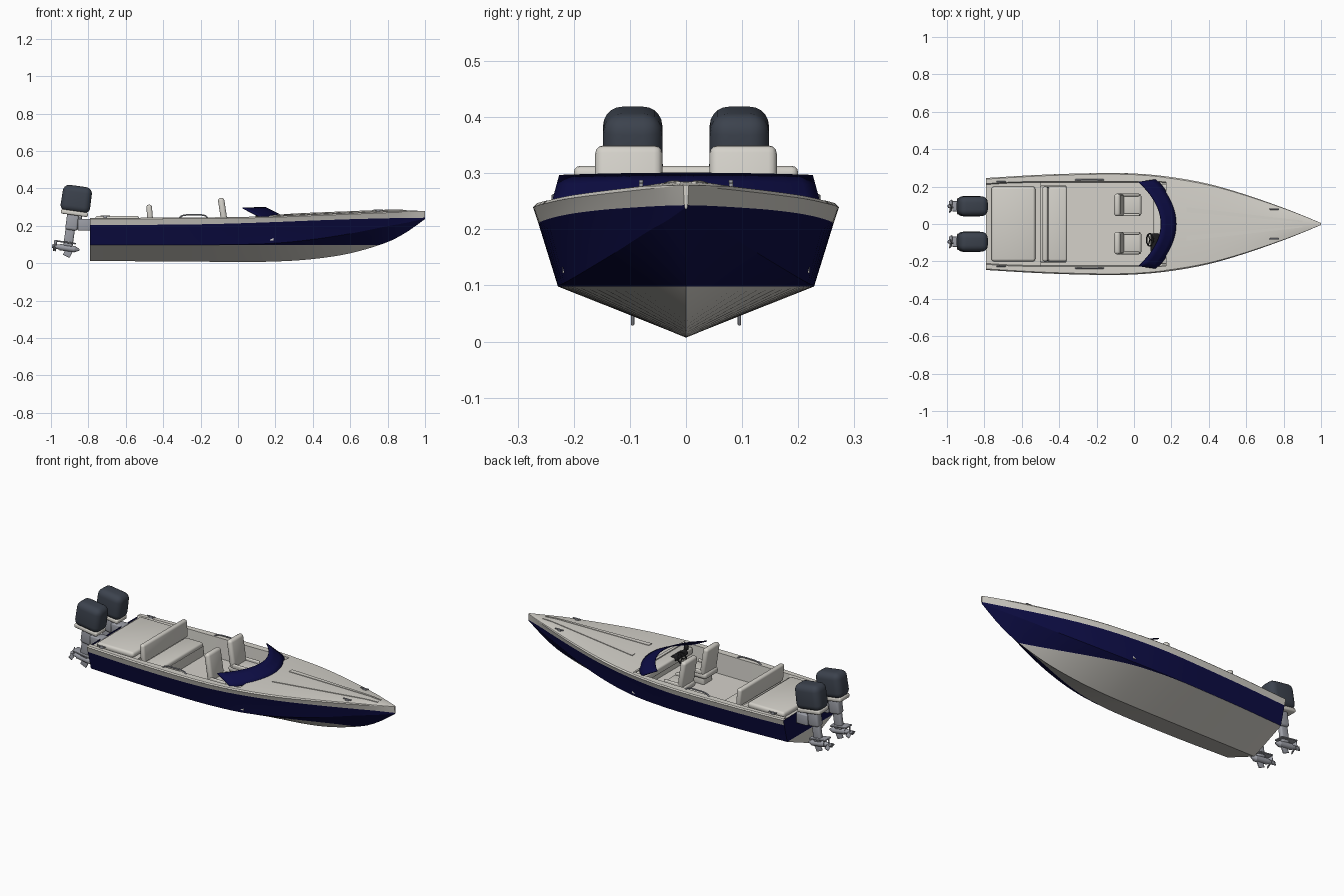
import bpy, bmesh, math
from mathutils import Matrix, Vector

if "Cube" in bpy.data.objects:
    bpy.data.objects.remove(bpy.data.objects["Cube"])


def material(name, r, g, b):
    m = bpy.data.materials.new(name)
    m.diffuse_color = (r, g, b, 1)
    m.use_nodes = True
    m.node_tree.nodes["Principled BSDF"].inputs["Base Color"].default_value = m.diffuse_color
    return m


WHITE = material("warm_white", 0.66, 0.64, 0.59)
NAVY = material("navy_blue", 0.004, 0.004, 0.06)
CHARCOAL = material("charcoal", 0.045, 0.055, 0.075)
STEEL = material("steel_grey", 0.33, 0.34, 0.38)
BLACK = material("black_trim", 0.015, 0.015, 0.017)

# Hull stations: x, keel z, chine y, chine z, belt y, belt z, sheer y, sheer z
STATIONS = [
    (-0.79, .012, .208, .098, .236, .204, .246, .236), (-0.5, .010, .222, .098, .253, .205, .263, .237),
    (-0.2, .008, .228, .098, .262, .208, .272, .239), (0.0, .007, .226, .100, .260, .213, .270, .241),
    (0.2, .009, .212, .107, .240, .220, .251, .246), (0.4, .022, .178, .127, .203, .228, .214, .254),
    (0.6, .053, .127, .158, .146, .235, .156, .262), (0.8, .113, .065, .198, .076, .240, .086, .270),
    (0.9, .165, .033, .216, .038, .242, .047, .274), (1.0, .236, .002, .238, .003, .243, .005, .279)]


def station(x):
    """Smoothly interpolated hull measurements at x."""
    n = len(STATIONS)
    i = max(k for k in range(n - 1) if STATIONS[k][0] <= x + 1e-6)
    a, b = STATIONS[i], STATIONS[i + 1]
    p, q = STATIONS[max(i - 1, 0)], STATIONS[min(i + 2, n - 1)]
    h = b[0] - a[0]
    t = (x - a[0]) / h
    out = []
    for k in range(1, 8):
        ma = (b[k] - p[k]) / (b[0] - p[0]) * h
        mb = (q[k] - a[k]) / (q[0] - a[0]) * h
        out.append((2*t**3 - 3*t*t + 1)*a[k] + (t**3 - 2*t*t + t)*ma + (3*t*t - 2*t**3)*b[k] + (t**3 - t*t)*mb)
    return out


def finish(name, bm, mats, angle=35):
    me = bpy.data.meshes.new(name)
    bm.to_mesh(me)
    bm.free()
    for m in mats:
        me.materials.append(m)
    ob = bpy.data.objects.new(name, me)
    bpy.context.collection.objects.link(ob)
    bpy.ops.object.select_all(action='DESELECT')
    ob.select_set(True)
    bpy.context.view_layer.objects.active = ob
    bpy.ops.object.shade_smooth_by_angle(angle=math.radians(angle))
    return ob


def loft(bm, rows):
    """Skin equal-length rows of points; returns vertex rows."""
    vs = [[bm.verts.new(p) for p in r] for r in rows]
    for a, b in zip(vs, vs[1:]):
        for i in range(len(a) - 1):
            bm.faces.new((a[i], b[i], b[i + 1], a[i + 1]))
    return vs


def box(name, loc, size, mat, bevel=0.0, tilt=0.0, base=Matrix(), taper=1.0, seg=3):
    bm = bmesh.new()
    bmesh.ops.create_cube(bm, size=1)
    for v in bm.verts:
        if v.co.z > 0:
            v.co.xy *= taper
        v.co = Vector([c * s for c, s in zip(v.co, size)])
    if bevel:
        bmesh.ops.bevel(bm, geom=bm.edges[:], offset=bevel, segments=seg, affect='EDGES', profile=0.5)
    bm.transform(base @ Matrix.Translation(loc) @ Matrix.Rotation(tilt, 4, 'Y'))
    return finish(name, bm, [mat])


def rod(name, loc, r1, r2, depth, mat, base=Matrix(), axis='X', sides=16):
    bm = bmesh.new()
    bmesh.ops.create_cone(bm, cap_ends=True, segments=sides, radius1=r1, radius2=r2, depth=depth)
    turn = Matrix.Rotation(math.pi / 2, 4, 'Y') if axis == 'X' else Matrix()
    bm.transform(base @ Matrix.Translation(loc) @ turn)
    return finish(name, bm, [mat])


def tube(name, pts, radius, mat, cyclic=False):
    cu = bpy.data.curves.new(name, 'CURVE')
    cu.dimensions = '3D'
    cu.bevel_depth, cu.bevel_resolution = radius, 2
    sp = cu.splines.new('POLY')
    sp.points.add(len(pts) - 1)
    for p, c in zip(sp.points, pts):
        p.co = (*c, 1)
    sp.use_cyclic_u = cyclic
    cu.materials.append(mat)
    bpy.context.collection.objects.link(bpy.data.objects.new(name, cu))


# Hull shell with transom, coloured by height and belt row
bm = bmesh.new()
xs = [-0.79 + 1.79 * i / 40 for i in range(41)]
for lo, hi, idx in ((0, 3, 0), (2, 4, 1)):
    rows = []
    for x in xs:
        kz, cy, cz, by, bz, sy, sz = station(x)
        half = [(0, kz), (cy, cz), (by, bz), (sy, sz)][lo:hi]
        rows.append([(x, -y, z) for y, z in half])
    for side in (1, -1):
        vs = loft(bm, [[(x, y * side, z) for x, y, z in r] for r in rows])
        for v in vs[0]:
            for f in v.link_faces:
                f.material_index = 0
for ends in (xs[0], xs[-1]):
    kz, cy, cz, by, bz, sy, sz = station(ends)
    ring = [(0, kz), (cy, cz), (by, bz), (sy, sz), (-sy, sz), (-by, bz), (-cy, cz)]
    bm.faces.new([bm.verts.new((ends, y, z)) for y, z in ring])
bmesh.ops.remove_doubles(bm, verts=bm.verts[:], dist=1e-5)
bmesh.ops.bisect_plane(bm, geom=bm.verts[:] + bm.edges[:] + bm.faces[:], plane_co=(0, 0, 0.098), plane_no=(0, 0, 1))
bmesh.ops.recalc_face_normals(bm, faces=bm.faces[:])
for f in bm.faces:
    c = f.calc_center_median()
    belt = station(min(max(c.x, -0.79), 1.0))[4]
    navy = 0.0975 < c.z < belt and max(v.co.z for v in f.verts) > 0.0985
    if f.normal.x < -0.95 and c.z > 0.0985:
        navy = True
    f.material_index = 1 if navy else 0
finish("hull", bm, [WHITE, NAVY], 20)

# Side decks, stern deck and cockpit liner
bm = bmesh.new()
rows = []
for x, floor in [(-0.79, .226), (-0.65, .226), (-0.5, .226), (-0.499, .13), (-0.35, .13), (-0.2, .13), (-0.1, .13),
                 (0.0, .13), (0.1, .13), (0.17, .13)]:
    s = station(x)
    yo, z = s[5], s[6]
    yi = min(yo - 0.03, 0.228)
    yf = min(yi - 0.005, 0.222)
    half = [(yo, z), (yo - .006, z + .006), (yi, z + .006), (yf, floor)]
    rows.append([(x, -y, h) for y, h in half] + [(x, y, h) for y, h in reversed(half)])
loft(bm, rows)
finish("cockpit_liner", bm, [WHITE])


# Crowned foredeck and its bulkhead
def deck_z(x, u):
    return station(x)[6] + (0.006 + 0.008 * (1 - u * u)) * min(1, (1 - x) * 6)


bm = bmesh.new()
rows = []
for i in range(25):
    x = 0.17 + 0.83 * i / 24
    yo, z = station(x)[5:7]
    row = [(x, 0.97 * yo * u, deck_z(x, u)) for u in [k / 5 - 1 for k in range(11)]]
    rows.append([(x, -yo, z)] + row + [(x, yo, z)])
loft(bm, rows)
finish("foredeck", bm, [WHITE])
box("bulkhead", (.18, 0, .185), (.02, .44, .125), WHITE)
box("dashboard", (.15, 0, .222), (.09, .43, .04), WHITE, .01)

# Long raised treads on the foredeck
for s in (-1, 1):
    bm = bmesh.new()
    rows = []
    for i in range(13):
        x = 0.28 + 0.62 * i / 12
        mid, w = 0.076 - 0.062 * i / 12, 0.014 - 0.010 * i / 12
        z = deck_z(x, mid / station(x)[5])
        rows.append([(x, s * (mid + a), z + h) for a, h in ((-w, -.003), (-w, .003), (w, .003), (w, -.003))])
    vs = loft(bm, rows)
    bm.faces.new(vs[0])
    bm.faces.new(vs[-1])
    finish("deck_tread", bm, [WHITE])

# Raked wraparound windscreen
bm = bmesh.new()
rows = []
for i in range(21):
    u = i / 10 - 1
    low = Vector((0.232 - 0.11 * u * u, .24 * u, .246 + .012 * (1 - u * u)))
    top = Vector((0.145 - 0.12 * u * u, .226 * u, .297 + .004 * (1 - u * u)))
    rows.append([low.lerp(top, k / 3) for k in range(4)])
loft(bm, rows)
screen = finish("windscreen", bm, [NAVY])
screen.modifiers.new("thickness", 'SOLIDIFY').thickness = 0.005

# Stern sun pad and rear bench
box("sun_pad", (-.645, 0, .236), (.235, .40, .034), WHITE, .014)
box("bench_base", (-.43, 0, .155), (.14, .41, .06), WHITE, .005)
box("bench_cushion", (-.415, 0, .195), (.115, .40, .03), WHITE, .012)
box("bench_back", (-.472, 0, .263), (.03, .40, .10), WHITE, .012, -.08)

# Front seats
for s in (-1, 1):
    y = .102 * s
    box("seat_base", (-.03, y, .15), (.08, .08, .05), WHITE, .008)
    box("seat_cushion", (-.028, y, .188), (.135, .12, .036), WHITE, .014)
    box("seat_back", (-.080, y, .27), (.034, .12, .16), WHITE, .015, -.15)
    for a in (-1, 1):
        box("seat_bolster", (-.02, y + a * .053, .208), (.10, .014, .025), WHITE, .006)

# Helm: gauge panel, wheel and throttle
box("gauge_panel", (.115, -.10, .236), (.05, .10, .03), BLACK, .006, .5)
wheel = Matrix.Translation((.085, -.085, .232)) @ Matrix.Rotation(-1.0, 4, 'Y')
tube("steering_wheel", [wheel @ Vector((.033 * math.cos(a * math.pi / 12), .033 * math.sin(a * math.pi / 12), 0))
                        for a in range(24)], .004, BLACK, True)
for a in range(3):
    ang = a * math.tau / 3
    tube("wheel_spoke", [wheel.translation, wheel @ Vector((.033 * math.cos(ang), .033 * math.sin(ang), 0))], .003, BLACK)
box("throttle", (.12, -.175, .245), (.02, .02, .04), BLACK, .005)

# Grab rails and mooring cleats
for s in (-1, 1):
    y = .236 * s
    tube("grab_rail", [(-.315, y, .24), (-.30, y, .254), (-.27, y, .259), (-.20, y, .259), (-.175, y, .254),
                       (-.16, y, .24)], .004, STEEL)
    for x, cy in ((.75, .08), (-.71, .225)):
        z = station(x)[6] + .014
        box("cleat_bar", (x, s * cy, z + .003), (.05, .008, .006), STEEL, .002)
        box("cleat_foot", (x, s * cy, z - .006), (.02, .007, .016), STEEL)

# Twin tilted outboard engines
for s in (-1, 1):
    y = .095 * s
    eng = Matrix.Translation((-.875, y, .265)) @ Matrix.Rotation(.14, 4, 'Y')
    box("engine_cowl", (0, 0, .078), (.16, .108, .142), CHARCOAL, .034, 0, eng, .97, 5)
    box("cowl_base", (0, 0, .003), (.145, .09, .024), WHITE, .008, 0, eng)
    box("engine_neck", (-.005, 0, -.045), (.065, .05, .09), STEEL, .012, 0, eng)
    box("engine_leg", (-.01, 0, -.12), (.05, .028, .12), STEEL, .01, 0, eng)
    box("cavitation_plate", (-.022, 0, -.158), (.105, .055, .008), STEEL, .003, 0, eng)
    rod("gear_case", (-.012, 0, -.188), .017, .017, .08, STEEL, eng)
    rod("gear_nose", (.041, 0, -.188), .017, .004, .026, STEEL, eng)
    rod("propeller_hub", (-.072, 0, -.188), .009, .014, .045, STEEL, eng)
    box("skeg", (-.005, 0, -.213), (.04, .006, .04), STEEL, .002, .3, eng)
    for k in range(3):
        spin = eng @ Matrix.Translation((-.078, 0, -.188)) @ Matrix.Rotation(k * math.tau / 3, 4, 'X')
        box("propeller_blade", (0, 0, .02), (.006, .024, .03), STEEL, .002, 0, spin @ Matrix.Rotation(.6, 4, 'Z'))
    box("transom_bracket", (-.82, y, .205), (.075, .06, .062), STEEL, .006)
    rod("tilt_pivot", (-.85, y, .215), .016, .016, .07, STEEL, axis='Z')
